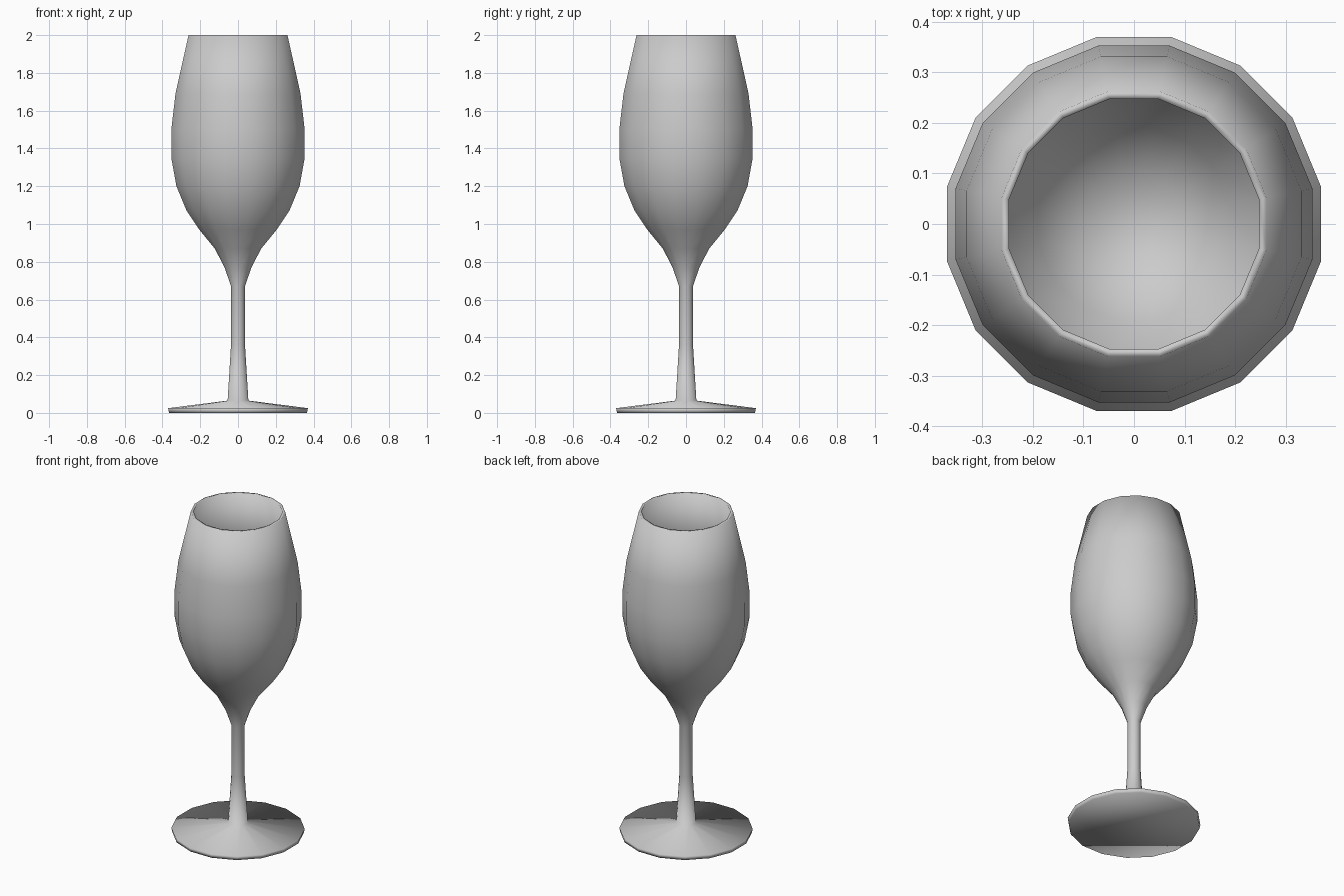
import bpy, bmesh
from math import cos, sin, pi

if "Cube" in bpy.data.objects:
    bpy.data.objects.remove(bpy.data.objects["Cube"])

SIDES = 16
FLAT = cos(pi / SIDES)  # profile half-widths are measured across the flats

# (half width, height) from foot underside, up the stem and bowl, over the lip, down inside
profile = [
    (0.365, 0.0), (0.37, 0.025), (0.055, 0.065), (0.037, 0.36), (0.037, 0.67),
    (0.071, 0.77), (0.123, 0.87), (0.205, 0.97), (0.272, 1.07), (0.326, 1.20),
    (0.353, 1.35), (0.353, 1.50), (0.331, 1.69), (0.262, 2.0),
    (0.247, 2.0), (0.316, 1.69), (0.338, 1.50), (0.338, 1.35), (0.311, 1.20),
    (0.258, 1.08), (0.190, 0.98), (0.100, 0.87),
]


def ring(bm, half_width, z):
    r = half_width / FLAT
    return [bm.verts.new((r * cos((i + 0.5) * 2 * pi / SIDES),
                          r * sin((i + 0.5) * 2 * pi / SIDES), z))
            for i in range(SIDES)]


# Wine glass: one lathed shell with closed foot and bowl floor
bm = bmesh.new()
rings = [ring(bm, w, z) for w, z in profile]
for a, b in zip(rings, rings[1:]):
    for i in range(SIDES):
        j = (i + 1) % SIDES
        bm.faces.new((a[i], a[j], b[j], b[i]))
bm.faces.new(rings[0][::-1])
bm.faces.new(rings[-1])
bmesh.ops.recalc_face_normals(bm, faces=bm.faces)
for f in bm.faces:
    f.smooth = True

mesh = bpy.data.meshes.new("wine_glass")
bm.to_mesh(mesh)
bm.free()
bpy.context.collection.objects.link(bpy.data.objects.new("wine_glass", mesh))
